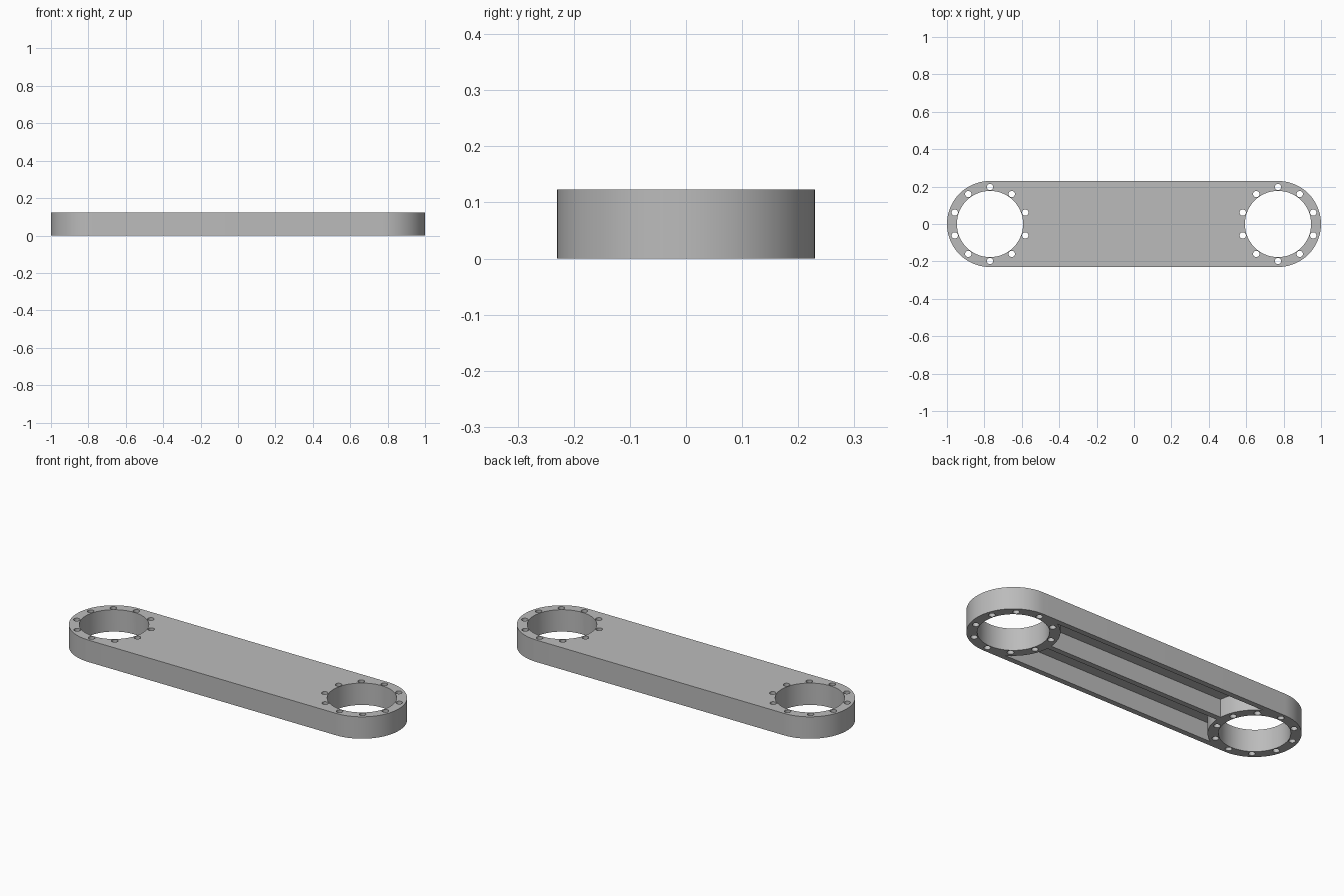
import bpy, bmesh
from math import cos, sin, pi, asin, radians

if "Cube" in bpy.data.objects:
    bpy.data.objects.remove(bpy.data.objects["Cube"], do_unlink=True)

HEIGHT, RADIUS, CENTRE = 0.123, 0.23, 0.77
BORE, BOLT_CIRCLE, BOLT = 0.177, 0.198, 0.017
SKIN, WALL, RIB = 0.023, 0.03, 0.03      # top plate, side wall and rib thickness

grey = bpy.data.materials.new("plain_grey")
grey.use_nodes = True
colour = (0.5, 0.5, 0.5, 1)
grey.diffuse_color = colour
grey.node_tree.nodes["Principled BSDF"].inputs["Base Color"].default_value = colour


def arc(cx, cy, r, start, end, n):
    return [(cx + r * cos(start + (end - start) * i / n),
             cy + r * sin(start + (end - start) * i / n)) for i in range(n + 1)]


def add_prism(bm, outline, z0, z1):
    face = bm.faces.new([bm.verts.new((x, y, z0)) for x, y in outline])
    top = bmesh.ops.extrude_face_region(bm, geom=[face])["geom"]
    verts = [v for v in top if isinstance(v, bmesh.types.BMVert)]
    bmesh.ops.translate(bm, verts=verts, vec=(0, 0, z1 - z0))


def make_object(name, prisms):
    bm = bmesh.new()
    for prism in prisms:
        add_prism(bm, *prism)
    bmesh.ops.recalc_face_normals(bm, faces=bm.faces)
    mesh = bpy.data.meshes.new(name)
    bm.to_mesh(mesh)
    bm.free()
    mesh.materials.append(grey)
    obj = bpy.data.objects.new(name, mesh)
    bpy.context.collection.objects.link(obj)
    return obj


# Rounded link body
outline = arc(CENTRE, 0, RADIUS, -pi / 2, pi / 2, 36) + arc(-CENTRE, 0, RADIUS, pi / 2, 3 * pi / 2, 36)
link = make_object("link_arm", [(outline, 0, HEIGHT)])

# Bearing bores and rings of bolt holes
cuts = []
for side in (-1, 1):
    cuts.append((arc(side * CENTRE, 0, BORE, 0, 2 * pi, 64)[:-1], -0.1, HEIGHT + 0.1))
    for i in range(10):
        a = radians(18 + 36 * i)
        hole = arc(side * CENTRE + BOLT_CIRCLE * cos(a), BOLT_CIRCLE * sin(a), BOLT, 0, 2 * pi, 20)[:-1]
        cuts.append((hole, -0.1, HEIGHT + 0.1))

# Underside pockets on each side of the central rib, ending at the bearing rings
low, high = asin(RIB / 2 / RADIUS), asin((RADIUS - WALL) / RADIUS)
left_end = arc(-CENTRE, 0, RADIUS, low, high, 16)
right_end = [(-x, y) for x, y in reversed(left_end)]
for side in (-1, 1):
    pocket = [(x, side * y) for x, y in left_end + right_end]
    cuts.append((pocket, -0.1, HEIGHT - SKIN))

cutter = make_object("hole_cutter", cuts)
cutter.hide_render = True
mod = link.modifiers.new("holes", "BOOLEAN")
mod.operation, mod.solver, mod.object = "DIFFERENCE", "EXACT", cutter

# Apply the cut and shade the curved walls smooth
bpy.ops.object.select_all(action="DESELECT")
bpy.context.view_layer.objects.active = link
link.select_set(True)
bpy.ops.object.modifier_apply(modifier=mod.name)
bpy.data.objects.remove(cutter, do_unlink=True)
bpy.ops.object.shade_smooth_by_angle(angle=radians(30))
